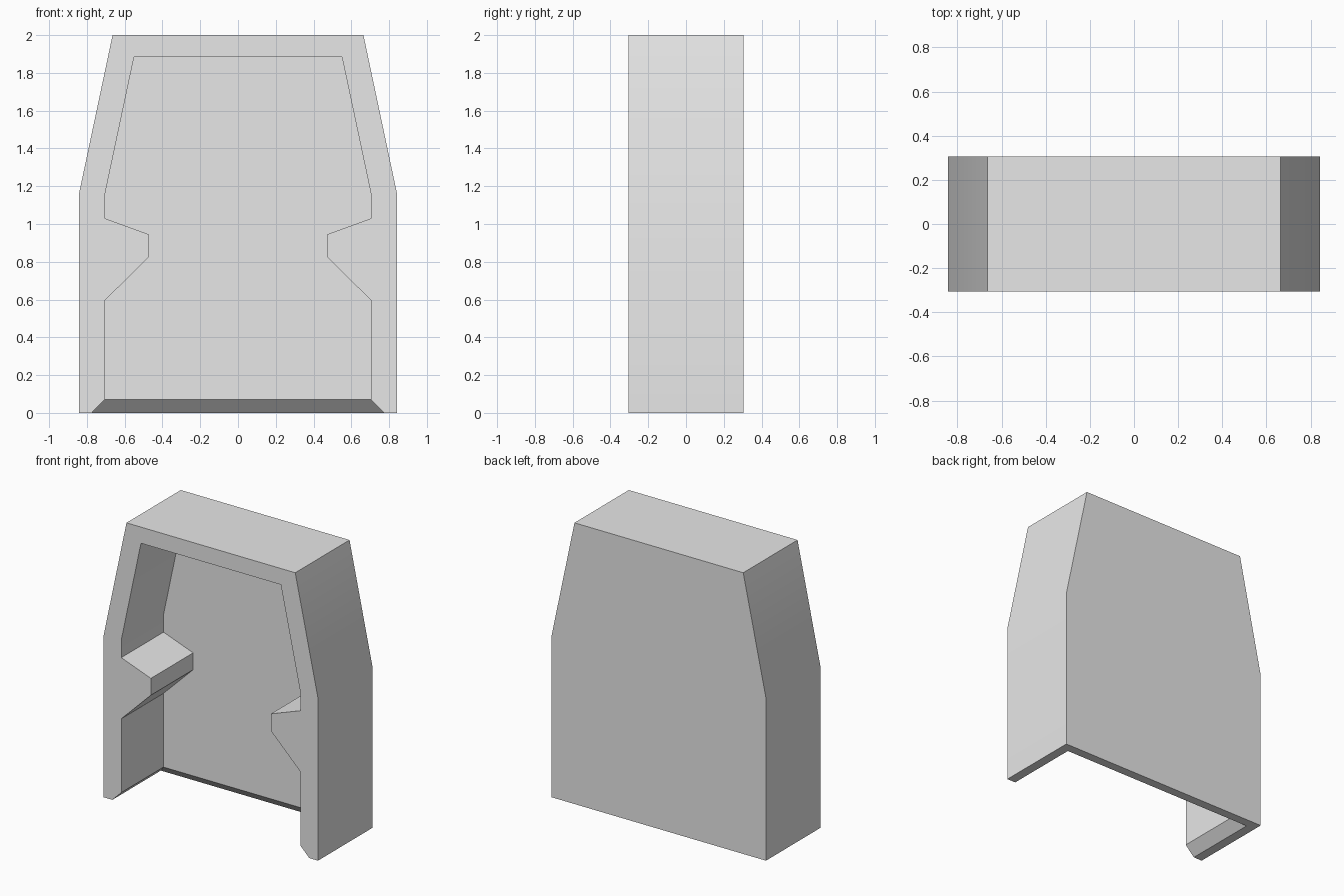
import bpy
import bmesh
import math

cube = bpy.data.objects.get("Cube")
if cube:
    bpy.data.objects.remove(cube, do_unlink=True)

# Plain grey finish
grey = bpy.data.materials.new("plain_grey")
grey.use_nodes = True
colour = (0.8, 0.8, 0.8, 1)
grey.diffuse_color = colour
grey.node_tree.nodes["Principled BSDF"].inputs["Base Color"].default_value = colour

FRONT, BACK = -0.305, 0.305
RECESS = 0.17      # inner face of the back wall
FLARE = 0.07       # bevel around the open bottom

# Half profiles (x, z), from the bottom to the top
outer_half = [(0.843, 0), (0.843, 1.155), (0.664, 2.0)]
inner_half = [(0.705 + FLARE, 0), (0.705, FLARE), (0.705, 0.595),
              (0.472, 0.825), (0.472, 0.945), (0.705, 1.03),
              (0.705, 1.155), (0.55, 1.885)]


def mirrored(half):
    """Join a half profile to its reflection, as an open arch."""
    return half + [(-x, z) for x, z in reversed(half)]


bm = bmesh.new()


def add_loop(profile, depth):
    return [bm.verts.new((x, depth(z), z)) for x, z in profile]


def bridge(a, b):
    for i in range(len(a) - 1):
        bm.faces.new((a[i], a[i + 1], b[i + 1], b[i]))


outer, inner = mirrored(outer_half), mirrored(inner_half)
outer_front = add_loop(outer, lambda z: FRONT)
outer_back = add_loop(outer, lambda z: BACK)
inner_front = add_loop(inner, lambda z: FRONT)
inner_back = add_loop(inner, lambda z: RECESS + max(0, FLARE - z))

# Outer sides and top, then the recess walls with their side ledges
bridge(outer_front, outer_back)
bridge(inner_front, inner_back)

# Front rim, back wall, recessed panel and its bottom bevel
bm.faces.new(outer_front + inner_front[::-1])
bm.faces.new(outer_back)
bm.faces.new(inner_back[1:-1])
bm.faces.new((inner_back[0], inner_back[1], inner_back[-2], inner_back[-1]))

# U-shaped underside
bm.faces.new((outer_front[0], outer_back[0], outer_back[-1], outer_front[-1],
              inner_front[-1], inner_back[-1], inner_back[0], inner_front[0]))

bmesh.ops.recalc_face_normals(bm, faces=bm.faces[:])
mesh = bpy.data.meshes.new("alcove_shell")
bm.to_mesh(mesh)
bm.free()
mesh.materials.append(grey)

shell = bpy.data.objects.new("alcove_shell", mesh)
bpy.context.collection.objects.link(shell)
bpy.ops.object.select_all(action="DESELECT")
shell.select_set(True)
bpy.context.view_layer.objects.active = shell
bpy.ops.object.shade_smooth_by_angle(angle=math.radians(30))
